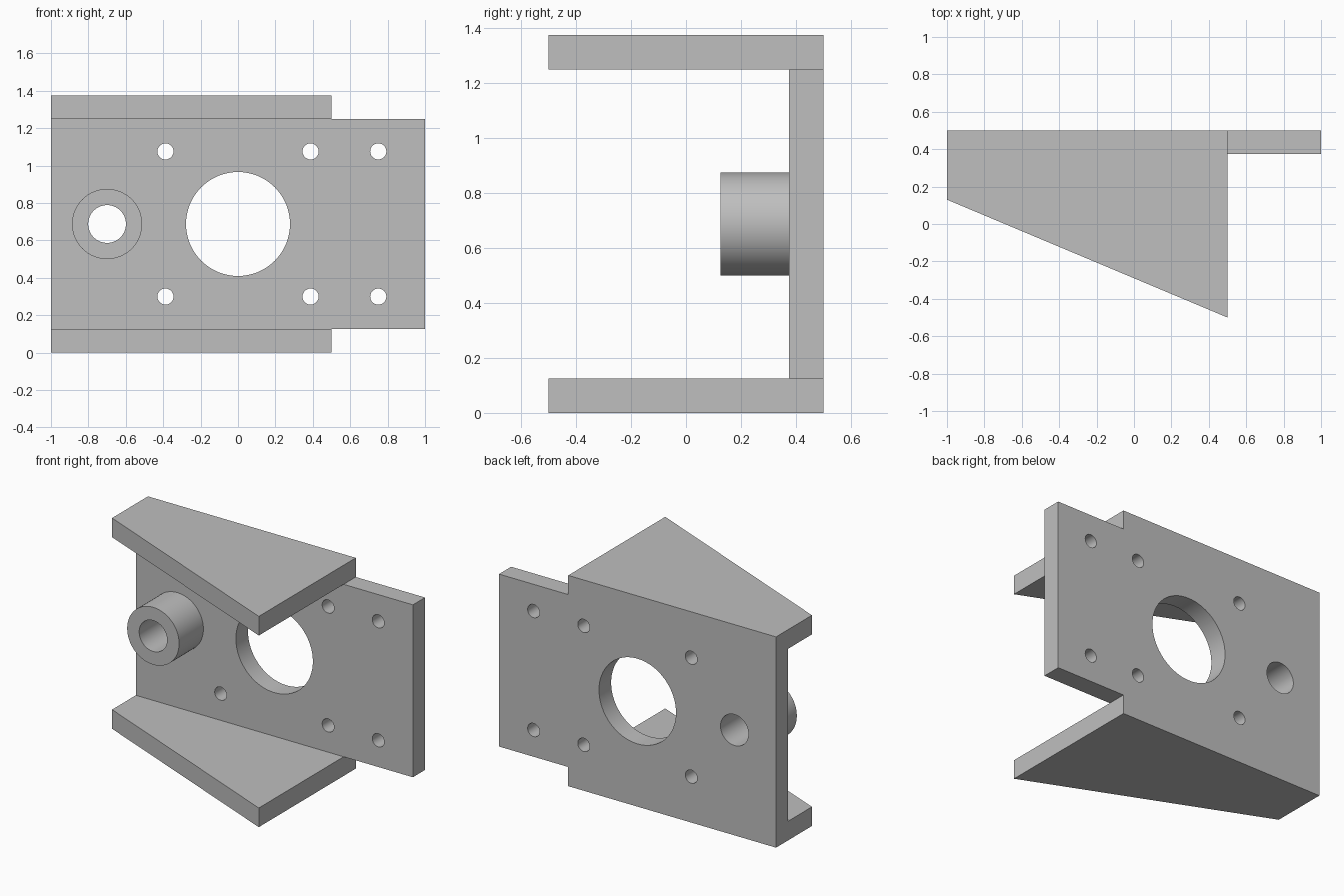
import bpy
import bmesh
import math
from mathutils import Matrix

cube = bpy.data.objects.get("Cube")
if cube:
    bpy.data.objects.remove(cube, do_unlink=True)

grey = bpy.data.materials.new("plain grey")
grey.use_nodes = True
grey.diffuse_color = (0.52, 0.52, 0.52, 1)
grey.node_tree.nodes["Principled BSDF"].inputs["Base Color"].default_value = (0.52, 0.52, 0.52, 1)

MID = 0.6875      # height of the centre line
THICK = 0.125     # plate thickness
BACK = 0.5
FACE = BACK - THICK


def add_object(name, bm):
    bmesh.ops.recalc_face_normals(bm, faces=bm.faces)
    mesh = bpy.data.meshes.new(name)
    bm.to_mesh(mesh)
    bm.free()
    mesh.materials.append(grey)
    obj = bpy.data.objects.new(name, mesh)
    bpy.context.collection.objects.link(obj)
    return obj


def prism(name, outline, z, height):
    """Extrude an outline in the ground plane upwards."""
    bm = bmesh.new()
    face = bm.faces.new([bm.verts.new((x, y, z)) for x, y in outline])
    top = bmesh.ops.extrude_face_region(bm, geom=[face])["geom"]
    bmesh.ops.translate(bm, vec=(0, 0, height),
                        verts=[v for v in top if isinstance(v, bmesh.types.BMVert)])
    return add_object(name, bm)


def cylinders(name, places, y0, y1):
    """Cylinders along y; each place is x, z, radius."""
    bm = bmesh.new()
    for x, z, radius in places:
        pose = Matrix.Translation((x, (y0 + y1) / 2, z)) @ Matrix.Rotation(math.pi / 2, 4, "X")
        bmesh.ops.create_cone(bm, cap_ends=True, segments=64, radius1=radius,
                              radius2=radius, depth=y1 - y0, matrix=pose)
    return add_object(name, bm)


# Upright plate
plate = prism("back_plate", [(-1, FACE), (1, FACE), (1, BACK), (-1, BACK)],
              THICK, 2 * (MID - THICK))

# Tapered flanges
taper = [(-1, 0.13), (0.5, -0.5), (0.5, BACK), (-1, BACK)]
prism("bottom_flange", taper, 0, THICK)
prism("top_flange", taper, 2 * MID - THICK, THICK)

# Bushing on the plate
bushing = cylinders("bushing", [(-0.7, MID, 0.1875)], 0.125, FACE)

# Window, bore and bolt holes
holes = [(0, MID, 0.278), (-0.7, MID, 0.101)]
holes += [(x, MID + side * 0.388, 0.043) for x in (-0.388, 0.388, 0.75) for side in (-1, 1)]
cutter = cylinders("hole_cutter", holes, -0.2, 0.8)
cutter.hide_render = True

for obj in (plate, bushing):
    cut = obj.modifiers.new("holes", "BOOLEAN")
    cut.operation = "DIFFERENCE"
    cut.solver = "EXACT"
    cut.object = cutter
    bpy.ops.object.select_all(action="DESELECT")
    obj.select_set(True)
    bpy.context.view_layer.objects.active = obj
    bpy.ops.object.modifier_apply(modifier=cut.name)
    bpy.ops.object.shade_smooth_by_angle(angle=math.radians(30))

bpy.data.objects.remove(cutter, do_unlink=True)
